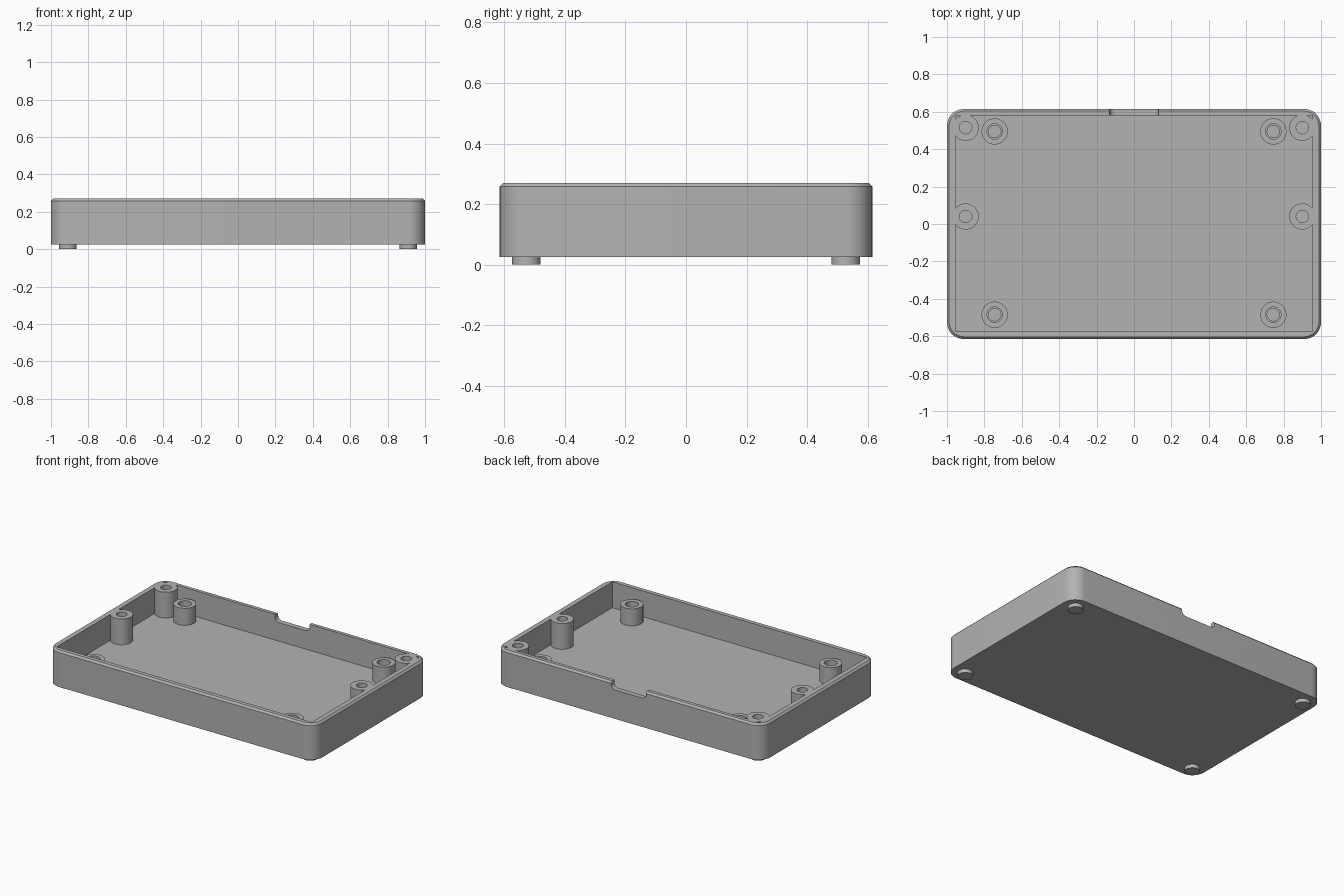
import bpy, bmesh, math

BASE_Z, FLOOR_Z, RIM_Z = 0.025, 0.095, 0.27
HALF_X, HALF_Y = 1.0, 0.615

old = bpy.data.objects.get("Cube")
if old:
    bpy.data.objects.remove(old, do_unlink=True)

grey = bpy.data.materials.new("plain grey plastic")
grey.use_nodes = True
grey.diffuse_color = (0.45, 0.45, 0.45, 1)
grey.node_tree.nodes["Principled BSDF"].inputs["Base Color"].default_value = (0.45, 0.45, 0.45, 1)


def finish(name, bm, smooth=True):
    bmesh.ops.recalc_face_normals(bm, faces=bm.faces)
    mesh = bpy.data.meshes.new(name)
    bm.to_mesh(mesh)
    bm.free()
    mesh.materials.append(grey)
    obj = bpy.data.objects.new(name, mesh)
    bpy.context.collection.objects.link(obj)
    if smooth:
        shade(obj)
    return obj


def shade(obj):
    bpy.ops.object.select_all(action="DESELECT")
    obj.select_set(True)
    bpy.context.view_layer.objects.active = obj
    bpy.ops.object.shade_smooth_by_angle(angle=math.radians(30))


def rounded_ring(inset, radius, z, steps=12):
    """Points of a rounded rectangle, counter-clockwise."""
    pts = []
    for k, (sx, sy) in enumerate([(1, 1), (-1, 1), (-1, -1), (1, -1)]):
        cx, cy = sx * (HALF_X - inset - radius), sy * (HALF_Y - inset - radius)
        for i in range(steps + 1):
            a = (k + i / steps) * math.pi / 2
            pts.append((cx + radius * math.cos(a), cy + radius * math.sin(a), z))
    return pts


def loft(bm, rings):
    """Skin between matching rings and cap both ends."""
    loops = [[bm.verts.new(p) for p in ring] for ring in rings]
    n = len(loops[0])
    for a, b in zip(loops, loops[1:]):
        for i in range(n):
            j = (i + 1) % n
            bm.faces.new((a[i], a[j], b[j], b[i]))
    bm.faces.new(loops[0][::-1])
    bm.faces.new(loops[-1])


def turned(name, x, y, profile, sides=40):
    """Round part from (radius, height) steps."""
    bm = bmesh.new()
    turn = [2 * math.pi * i / sides for i in range(sides)]
    loft(bm, [[(x + r * math.cos(a), y + r * math.sin(a), z) for a in turn] for r, z in profile])
    return finish(name, bm)


def cut(target, cutter):
    cutter.hide_render = True
    mod = target.modifiers.new("cut", "BOOLEAN")
    mod.operation, mod.solver, mod.object = "DIFFERENCE", "EXACT", cutter
    bpy.ops.object.select_all(action="DESELECT")
    target.select_set(True)
    bpy.context.view_layer.objects.active = target
    bpy.ops.object.modifier_apply(modifier=mod.name)
    bpy.data.objects.remove(cutter, do_unlink=True)


# Tray body with a chamfered rim
bm = bmesh.new()
loft(bm, [rounded_ring(0, 0.09, BASE_Z), rounded_ring(0, 0.09, RIM_Z - 0.012),
          rounded_ring(0.012, 0.078, RIM_Z)])
tray = finish("tray_shell", bm, smooth=False)

# Square-cornered cavity
bm = bmesh.new()
bmesh.ops.create_cube(bm, size=1)
for v in bm.verts:
    v.co = (v.co.x * 1.91, v.co.y * 1.155 + 0.0025, 0.5 if v.co.z > 0 else FLOOR_Z)
cut(tray, finish("cavity_cutter", bm, smooth=False))

# Cable notch in the back wall, rounded at its lower corners
half, low, r = 0.13, 0.22, 0.03
outline = [(half, 0.4), (-half, 0.4)]
for side, start in ((-1, math.pi), (1, 1.5 * math.pi)):
    for i in range(9):
        a = start + i / 8 * math.pi / 2
        outline.append((side * (half - r) + r * math.cos(a), low + r + r * math.sin(a)))
bm = bmesh.new()
loft(bm, [[(x, y, z) for x, z in outline] for y in (0.5, 0.7)])
cut(tray, finish("notch_cutter", bm, smooth=False))
shade(tray)

for side, word in ((1, "left"), (-1, "right")):
    # Tall screw posts joined to the walls
    for y, place in ((0.515, "back"), (0.04, "middle")):
        turned(f"{word}_{place}_screw_post", side * 0.9, y,
               [(0.07, FLOOR_Z - 0.01), (0.07, RIM_Z), (0.033, RIM_Z), (0.033, FLOOR_Z + 0.01)])
    # Shorter board standoffs with a stepped hole
    for y, place in ((0.495, "back"), (-0.485, "front")):
        top = 0.21
        turned(f"{word}_{place}_standoff", side * 0.745, y,
               [(0.07, FLOOR_Z - 0.01), (0.07, top), (0.041, top), (0.041, top - 0.05),
                (0.033, top - 0.05), (0.033, FLOOR_Z + 0.01)])
    # Feet
    for y, place in ((0.527, "back"), (-0.527, "front")):
        turned(f"{word}_{place}_foot", side * 0.91, y, [(0.047, 0), (0.047, BASE_Z + 0.005)])
